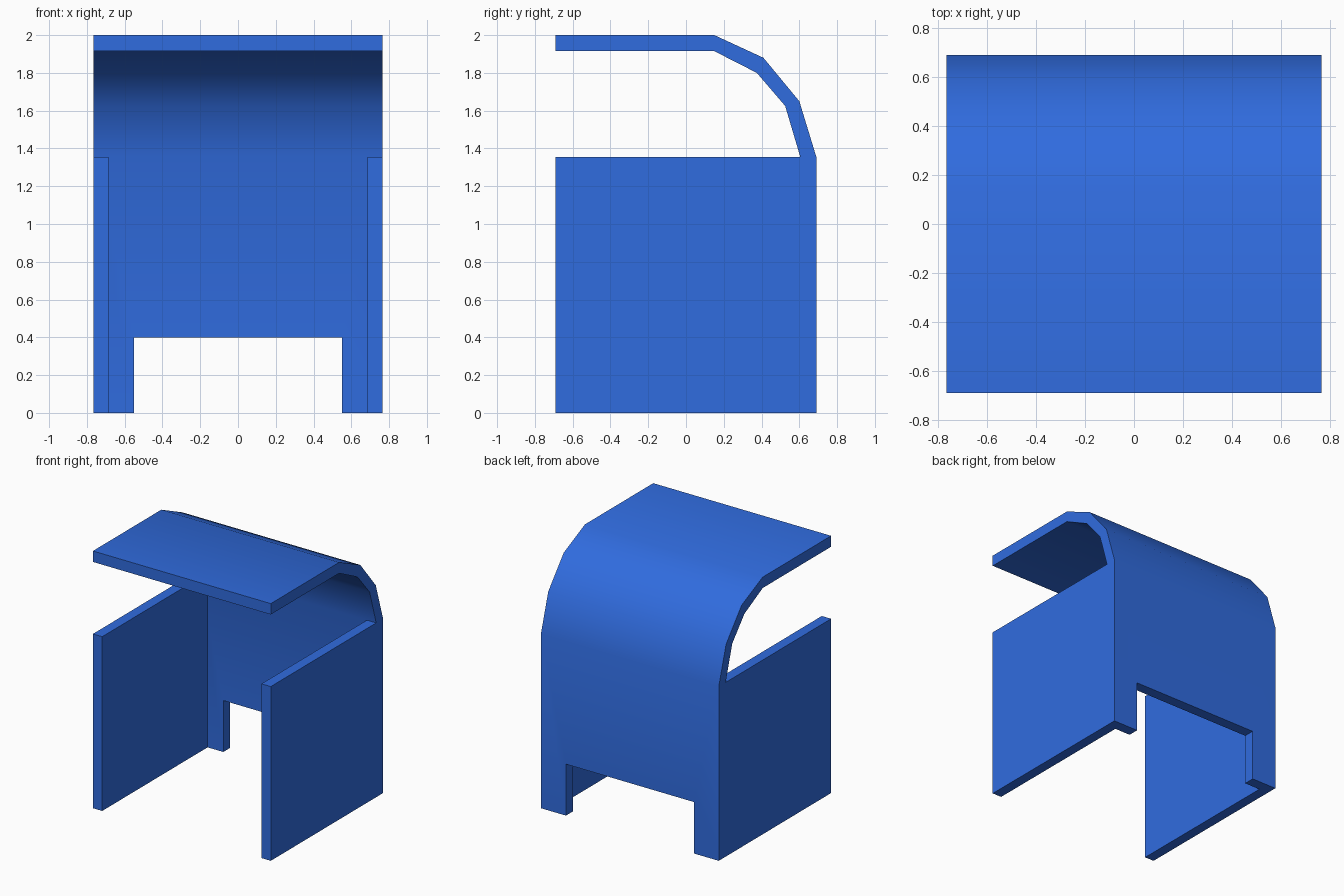
import bpy, bmesh, math

cube = bpy.data.objects.get("Cube")
if cube:
    bpy.data.objects.remove(cube, do_unlink=True)

W, D, T = 0.765, 0.69, 0.08      # half width, half depth, panel thickness
SIDE_H = 1.355                   # side panel height
BACK_IN = 0.605                  # inner face of the back wall

blue = bpy.data.materials.new("blue")
blue.use_nodes = True
color = (0.03, 0.15, 0.74, 1)
blue.diffuse_color = color
blue.node_tree.nodes["Principled BSDF"].inputs["Base Color"].default_value = color


def finish(name, bm):
    bmesh.ops.recalc_face_normals(bm, faces=bm.faces)
    mesh = bpy.data.meshes.new(name)
    bm.to_mesh(mesh)
    bm.free()
    mesh.materials.append(blue)
    obj = bpy.data.objects.new(name, mesh)
    bpy.context.collection.objects.link(obj)
    return obj


def box(name, lo, hi):
    bm = bmesh.new()
    bmesh.ops.create_cube(bm, size=1)
    for v in bm.verts:
        v.co = [a + (b - a) * (c + 0.5) for a, b, c in zip(lo, hi, v.co)]
    return finish(name, bm)


# Curved hood: roof, bent corner and back wall as one extruded profile
outer = [(-D, 2), (0.15, 2), (0.41, 1.88), (0.60, 1.65), (D, SIDE_H), (D, 0)]
inner = [(-D, 1.915), (0.15, 1.915), (0.375, 1.80), (0.525, 1.625),
         (BACK_IN, SIDE_H), (BACK_IN, 0)]
bm = bmesh.new()
profile = bm.faces.new([bm.verts.new((-W, y, z)) for y, z in outer + inner[::-1]])
ext = bmesh.ops.extrude_face_region(bm, geom=[profile])
moved = [g for g in ext["geom"] if isinstance(g, bmesh.types.BMVert)]
bmesh.ops.translate(bm, verts=moved, vec=(2 * W, 0, 0))
hood = finish("hood_and_back", bm)

# Opening at the foot of the back wall
cutter = box("back_opening_cutter", (-0.55, 0.4, -0.2), (0.55, 0.9, 0.4))
cutter.hide_render = True
cut = hood.modifiers.new("back_opening", 'BOOLEAN')
cut.operation = 'DIFFERENCE'
cut.solver = 'EXACT'
cut.object = cutter
bpy.context.view_layer.objects.active = hood
hood.select_set(True)
bpy.ops.object.modifier_apply(modifier=cut.name)
bpy.data.objects.remove(cutter, do_unlink=True)

# Smooth bend with crisp panel edges
bpy.ops.object.shade_smooth_by_angle(angle=math.radians(30))

# Side panels
for name, s in (("left_side_panel", 1), ("right_side_panel", -1)):
    xs = sorted((s * (W - T), s * W))
    box(name, (xs[0], -D, 0), (xs[1], BACK_IN, SIDE_H))
